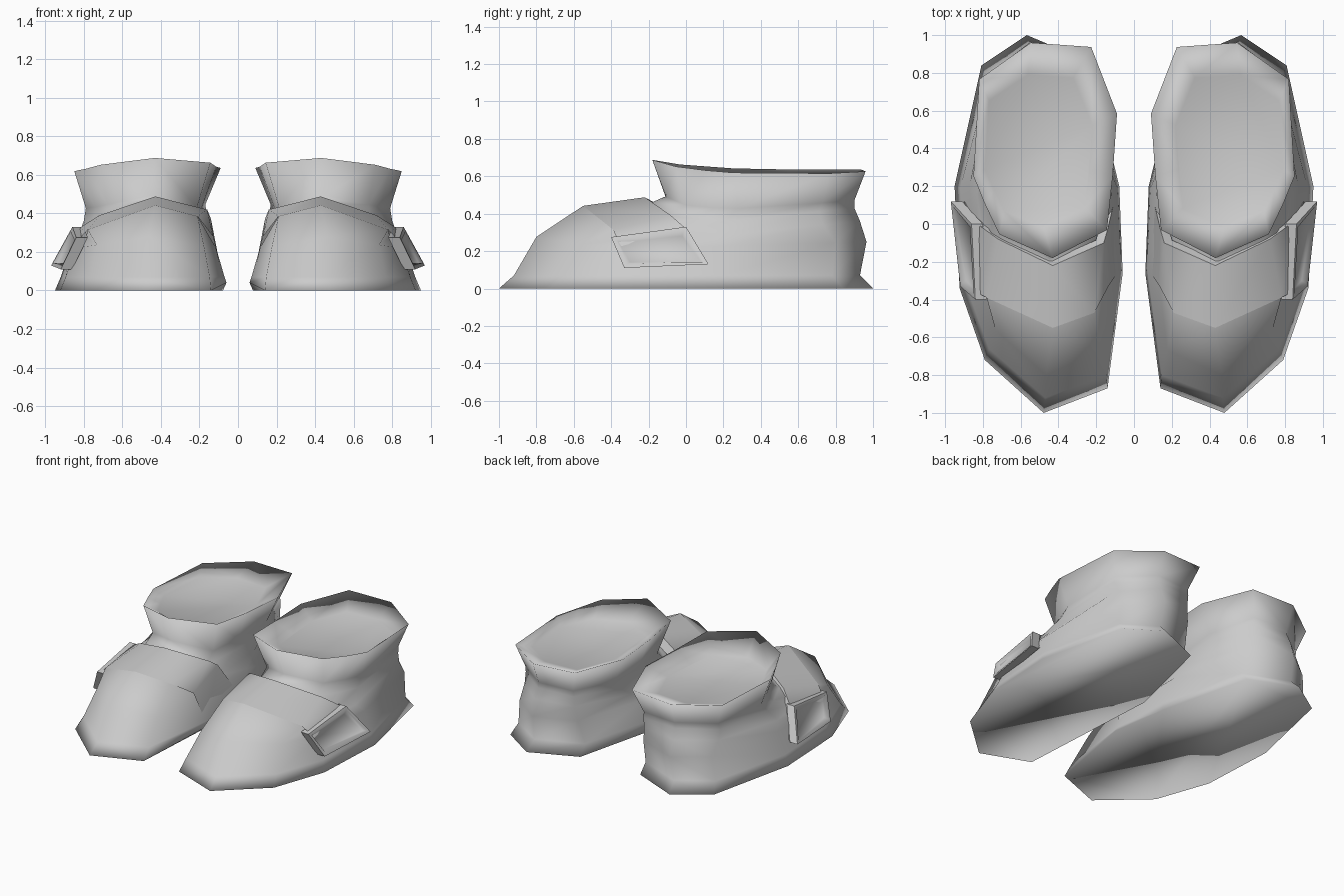
import bpy, bmesh, math
from mathutils import Vector

cube = bpy.data.objects.get("Cube")
if cube:
    bpy.data.objects.remove(cube)

grey = bpy.data.materials.new("plain_grey")
grey.use_nodes = True
colour = (0.6, 0.6, 0.6, 1)
grey.diffuse_color = colour
grey.node_tree.nodes["Principled BSDF"].inputs["Base Color"].default_value = colour

# Outlines as (across from inner to outer, along from toe to heel)
SOLE = [(.47, 0), (.82, .14), (.97, .33), (1, .6), (.84, .92),
        (.57, 1), (.2, .93), (.02, .6), (0, .37), (.09, .065)]
COLLAR = [(.45, 0), (.82, .11), (.92, .25), (1, .38), (.96, .83),
          (.6, 1), (.18, .98), (0, .67), (.03, .38), (.07, .13)]

# Instep panel edges, from the inner side over the top to the outer side
PANEL_FRONT = [(.08, -.25, .06), (.13, -.32, .28), (.21, -.47, .385), (.43, -.55, .442),
               (.78, -.39, .315), (.84, -.36, .25), (.87, -.31, .13)]
PANEL_BACK = [(.09, .18, .06), (.14, -.03, .37), (.16, -.1, .42), (.43, -.22, .488),
              (.72, -.08, .39), (.83, 0, .32), (.9, .12, .13)]


def ring(bm, front, back, inner, outer, z_front, z_back, droop, blend):
    """One loop of the boot, between the sole and collar outlines."""
    verts = []
    for a, b in zip(SOLE, COLLAR):
        s, t = Vector(a).lerp(Vector(b), blend)
        z = z_back + (z_front - z_back) * (1 - t) ** 3
        z -= droop * abs(2 * s - 1) * (1 - t)
        verts.append(bm.verts.new((inner + s * (outer - inner),
                                   front + t * (back - front), z)))
    return verts


def finish(bm, name, side, angle):
    """Place a part on one side, with its material and shading."""
    for v in bm.verts:
        v.co.x *= side
    bmesh.ops.recalc_face_normals(bm, faces=bm.faces)
    mesh = bpy.data.meshes.new(name)
    bm.to_mesh(mesh)
    bm.free()
    obj = bpy.data.objects.new(name, mesh)
    bpy.context.collection.objects.link(obj)
    mesh.materials.append(grey)
    bpy.ops.object.select_all(action="DESELECT")
    obj.select_set(True)
    bpy.context.view_layer.objects.active = obj
    bpy.ops.object.shade_smooth_by_angle(angle=math.radians(angle))


def boot(name, side):
    bm = bmesh.new()
    loops = [ring(bm, *r) for r in (
        (-1, 1, .06, .95, 0, 0, 0, 0),                 # sole edge
        (-.92, .93, .07, .92, .07, .07, 0, 0),         # welt
        (-.8, .965, .11, .87, .28, .25, .06, .15),     # toe
        (-.55, .93, .15, .83, .44, .36, .18, .6),      # vamp crease
        (-.2, .9, .16, .8, .465, .43, .12, 1),         # under the panel
        (-.11, .9, .17, .79, .5, .47, .08, 1),         # neck
        (-.18, .96, .09, .85, .69, .63, .02, 1),       # collar rim
        (-.02, .79, .22, .79, .57, .57, 0, 1))]        # inside
    loops[0][8].co.z = .04
    # Toe meets the front edge of the instep panel
    for i, corner in zip((9, 0, 1), PANEL_FRONT[2:5]):
        loops[3][i].co = corner
    # Rim leans down to the outer side
    for v in loops[-2]:
        v.co.z -= .03 * (v.co.x - .43)
    for low, high in zip(loops, loops[1:]):
        for i in range(len(low)):
            j = (i + 1) % len(low)
            bm.faces.new((low[i], low[j], high[j], high[i]))
    bm.faces.new(loops[-1])
    # Sole, folded from the outer toe to the inner heel
    sole = loops[0]
    bm.faces.new(sole[1:7])
    bm.faces.new(sole[6:] + sole[:2])
    finish(bm, name, side, 180)


def panel(name, side):
    """Instep layer that runs on from the toe and overlaps the ankle."""
    bm = bmesh.new()
    middle = Vector((.46, 0, .1))
    under = [Vector(c).lerp(middle, .14) for c in PANEL_BACK]
    rows = [[bm.verts.new(c) for c in line] for line in (PANEL_FRONT, PANEL_BACK, under)]
    for a, b in zip(rows, rows[1:]):
        for i in range(len(a) - 1):
            bm.faces.new((a[i], a[i + 1], b[i + 1], b[i]))
    finish(bm, name, side, 60)


def buckle(name, side):
    bm = bmesh.new()
    corners = [(.84, -.4, .275), (.86, 0, .33), (.97, .12, .13), (.92, -.33, .11)]
    front = [bm.verts.new(c) for c in corners]
    back = [bm.verts.new(Vector(c) - Vector((.06, 0, 0))) for c in corners]
    for i in range(4):
        j = (i + 1) % 4
        bm.faces.new((front[i], front[j], back[j], back[i]))
    bm.faces.new(back)
    plate = bm.faces.new(front)
    # Broad frame around a sunken middle
    for width, depth in ((.03, 0), (.02, -.02)):
        plate.normal_update()
        out = 1 if plate.normal.x > 0 else -1
        bmesh.ops.inset_region(bm, faces=[plate], thickness=width, depth=0)
        for v in plate.verts:
            v.co += plate.normal * out * depth
    finish(bm, name, side, 60)


for label, side in (("left", 1), ("right", -1)):
    boot(label + "_boot", side)
    panel(label + "_instep_panel", side)
    buckle(label + "_buckle", side)
